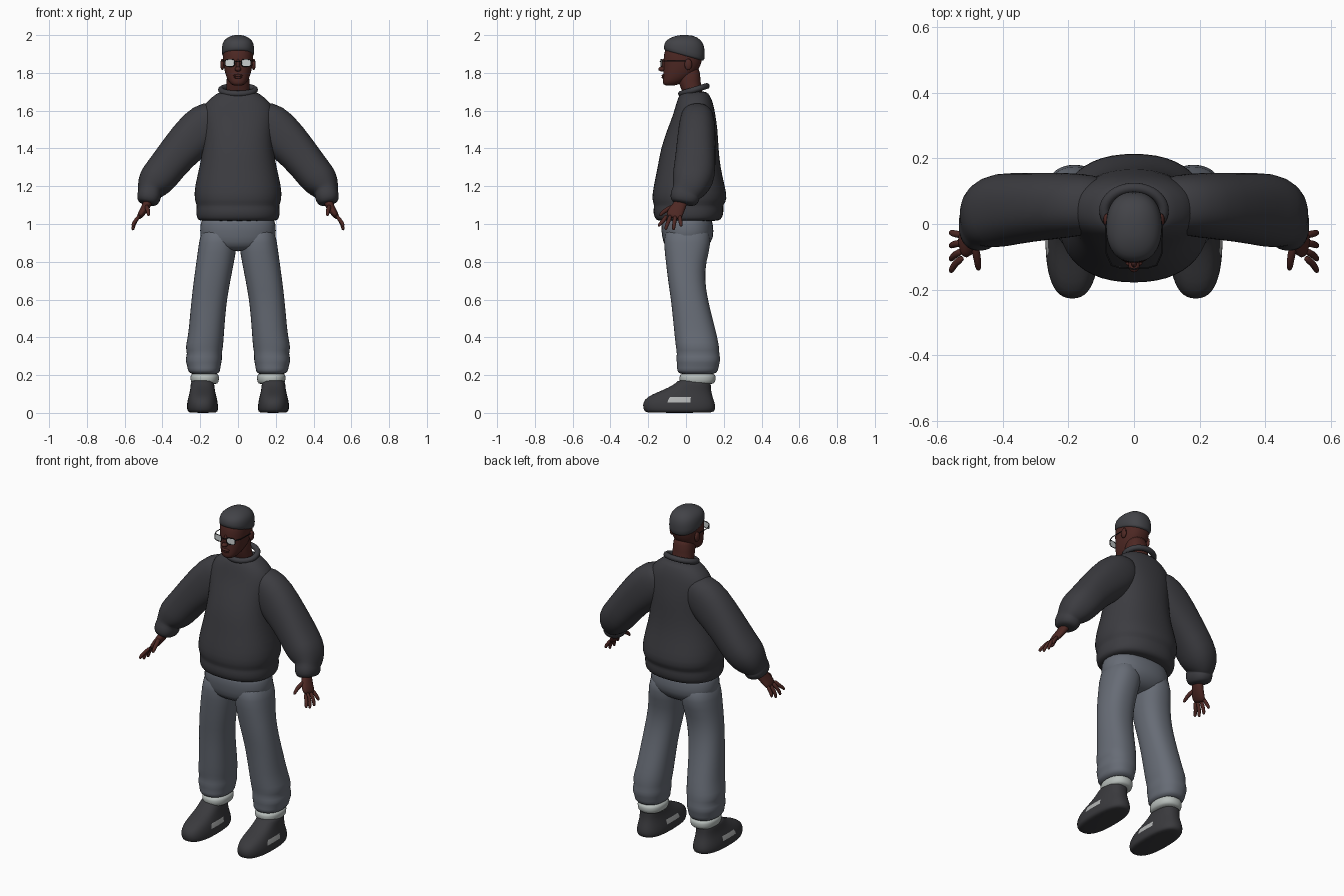
import bpy
import bmesh
from math import cos, sin, pi, copysign
from mathutils import Vector, Matrix

cube = bpy.data.objects.get("Cube")
if cube:
    bpy.data.objects.remove(cube, do_unlink=True)


def material(name, r, g, b):
    mat = bpy.data.materials.new(name)
    mat.use_nodes = True
    mat.diffuse_color = (r, g, b, 1)
    bsdf = mat.node_tree.nodes["Principled BSDF"]
    bsdf.inputs["Base Color"].default_value = (r, g, b, 1)
    bsdf.inputs["Roughness"].default_value = 0.8
    return mat


KNIT = material("charcoal knit", .045, .045, .052)
DENIM = material("grey blue cloth", .135, .15, .18)
SKIN = material("dark brown skin", .075, .021, .017)
HAIR = material("charcoal hair", .055, .056, .064)
SOCK = material("pale grey sock", .48, .52, .5)
SHOE = material("dark grey shoe", .042, .042, .047)
PATCH = material("light shoe panel", .45, .46, .46)
LENS = material("pale lens", .62, .65, .65)
FRAME = material("black frame", .015, .015, .017)


def squircle(a, b, power=2.3, count=24):
    """Points of a rounded oval with half sizes a and b."""
    def bulge(v):
        return copysign(abs(v) ** (2 / power), v)
    angles = [2 * pi * i / count for i in range(count)]
    return [(a * bulge(cos(t)), b * bulge(sin(t))) for t in angles]


def finish(name, bm, mat, mirror=False, subdivide=True):
    bmesh.ops.recalc_face_normals(bm, faces=bm.faces)
    mesh = bpy.data.meshes.new(name)
    bm.to_mesh(mesh)
    bm.free()
    mesh.materials.append(mat)
    for poly in mesh.polygons:
        poly.use_smooth = True
    obj = bpy.data.objects.new(name, mesh)
    bpy.context.scene.collection.objects.link(obj)
    if mirror:
        obj.modifiers.new("Mirror", 'MIRROR').use_mirror_merge = False
    if subdivide:
        sub = obj.modifiers.new("Smooth", 'SUBSURF')
        sub.levels = sub.render_levels = 1
    return obj


def loft(name, sections, mat, mirror=False, follow=False, power=2.3, count=24):
    """Skin oval sections (x, y, z, a, b), level or square to their path."""
    bm = bmesh.new()
    centres = [Vector(s[:3]) for s in sections]
    rings = []
    for i, (c, s) in enumerate(zip(centres, sections)):
        t = Vector((0, 0, 1))
        if follow:
            t = (centres[min(i + 1, len(centres) - 1)] - centres[max(i - 1, 0)]).normalized()
        v = Vector((0, 1, 0))
        v = (v - t * t.dot(v)).normalized()
        u = v.cross(t)
        rings.append([bm.verts.new(c + u * p + v * q)
                      for p, q in squircle(s[3], s[4], power, count)])
    for low, high in zip(rings, rings[1:]):
        for j in range(count):
            k = (j + 1) % count
            bm.faces.new((low[j], low[k], high[k], high[j]))
    bm.faces.new(rings[0])
    bm.faces.new(rings[-1])
    return finish(name, bm, mat, mirror)


def extents(rows):
    """Turn (z, x0, x1, y0, y1) limits into sections."""
    return [((l + r) / 2, (f + b) / 2, z, (r - l) / 2, (b - f) / 2)
            for z, l, r, f, b in rows]


def centred(rows):
    """Turn (z, half width, y0, y1) into sections on the middle line."""
    return extents([(z, -w, w, f, b) for z, w, f, b in rows])


def ball(name, centre, size, mat, mirror=False):
    bm = bmesh.new()
    bmesh.ops.create_uvsphere(bm, u_segments=16, v_segments=10, radius=1,
                              matrix=Matrix.LocRotScale(Vector(centre), None, Vector(size)))
    return finish(name, bm, mat, mirror, False)


def wire(name, points, radius, mat, mirror=False, cyclic=False):
    curve = bpy.data.curves.new(name, 'CURVE')
    curve.dimensions = '3D'
    curve.bevel_depth = radius
    curve.bevel_resolution = 3
    curve.use_fill_caps = True
    spline = curve.splines.new('POLY')
    spline.points.add(len(points) - 1)
    for p, co in zip(spline.points, points):
        p.co = (*co, 1)
    spline.use_cyclic_u = cyclic
    spline.use_smooth = True
    curve.materials.append(mat)
    obj = bpy.data.objects.new(name, curve)
    bpy.context.scene.collection.objects.link(obj)
    if mirror:
        obj.modifiers.new("Mirror", 'MIRROR').use_mirror_merge = False


# Sweater: body with a ribbed hem, puffed sleeves with cuffs, neck band
loft("sweater_body", centred([
    (1.015, .19, -.14, .16), (1.02, .216, -.16, .185), (1.05, .223, -.175, .2),
    (1.085, .222, -.173, .2), (1.1, .219, -.169, .197), (1.13, .234, -.184, .222),
    (1.2, .231, -.173, .207), (1.3, .205, -.151, .183), (1.4, .187, -.135, .173),
    (1.5, .185, -.1, .169), (1.58, .2, -.068, .156), (1.64, .178, -.052, .145),
    (1.68, .127, -.038, .127), (1.705, .095, -.02, .11)]), KNIT)
loft("sleeves", [
    (.06, .06, 1.58, .06, .07), (.13, .06, 1.555, .11, .09), (.2, .058, 1.5, .126, .1),
    (.325, .05, 1.37, .103, .105), (.4, .045, 1.27, .099, .114), (.44, .03, 1.225, .097, .107),
    (.465, .01, 1.18, .072, .087), (.468, 0, 1.165, .06, .075), (.47, -.005, 1.15, .066, .081),
    (.478, -.01, 1.115, .057, .072), (.48, -.012, 1.105, .04, .05)], KNIT, True, True)
wire("neck_band", [(x, .042 + y, 1.71 + y * .3) for x, y in squircle(.09, .068, 2, 40)],
     .016, KNIT, cyclic=True)

# Trousers: hips and two loose legs gathered at the ankle
loft("trouser_hips", centred([
    (1.06, .19, -.125, .135), (1.0, .2, -.135, .142), (.93, .206, -.128, .152),
    (.88, .17, -.115, .115), (.855, .1, -.07, .07)]), DENIM)
loft("trouser_legs", extents([
    (1.0, .01, .19, -.11, .12), (.9, .002, .208, -.12, .138), (.8, .02, .221, -.107, .105),
    (.7, .04, .235, -.096, .1), (.6, .058, .247, -.08, .116), (.5, .068, .256, -.07, .141),
    (.4, .075, .265, -.06, .167), (.345, .079, .281, -.054, .177), (.315, .086, .267, -.048, .176),
    (.28, .083, .282, -.053, .184), (.25, .092, .268, -.046, .174), (.225, .093, .268, -.05, .172),
    (.2, .104, .25, -.035, .155)]), DENIM, True)
loft("socks", extents([
    (.15, .115, .24, -.02, .14), (.16, .102, .25, -.033, .155),
    (.19, .099, .253, -.037, .159), (.215, .104, .25, -.03, .153)]), SOCK, True)

# Shoes, with a light panel on both flanks
shoe = loft("shoes", extents([
    (0, .12, .25, -.2, .13), (.006, .107, .268, -.222, .152), (.03, .104, .271, -.229, .158),
    (.055, .107, .27, -.229, .153), (.085, .113, .263, -.208, .142), (.11, .12, .256, -.15, .135),
    (.135, .124, .252, -.09, .132), (.16, .126, .25, -.05, .132), (.178, .132, .244, -.04, .125)]),
    SHOE, True, power=2.5)
shoe.data.materials.append(PATCH)
for face in shoe.data.polygons:
    c = face.center
    if .05 < c.z < .09 and -.085 < c.y < .04:
        face.material_index = 1

# Hands
loft("palms", [
    (.465, -.01, 1.15, .028, .034), (.485, -.035, 1.095, .023, .036),
    (.508, -.058, 1.06, .02, .046), (.528, -.068, 1.03, .013, .044)], SKIN, True, True, count=12)
fingers = [("index", -.1, -.143, .985), ("middle", -.08, -.107, .968),
           ("ring", -.056, -.066, .966), ("little", -.034, -.026, .985)]
for label, root, tip, z in fingers:
    loft(label + "_fingers", [
        (.518, root, 1.05, .011, .012), (.547, (root + tip) / 2, 1.012, .011, .012),
        (.556, tip, z + .012, .01, .01), (.557, tip, z, .006, .006)],
        SKIN, True, True, 2, 8)
loft("thumbs", [
    (.49, -.045, 1.1, .014, .014), (.477, -.1, 1.08, .013, .014),
    (.474, -.13, 1.055, .011, .011), (.473, -.14, 1.042, .006, .006)], SKIN, True, True, 2, 8)

# Neck and head
loft("neck", centred([
    (1.64, .07, -.005, .1), (1.71, .063, -.02, .085), (1.75, .06, -.045, .076),
    (1.85, .06, -.045, .076)]), SKIN)
loft("head", centred([
    (1.732, .025, -.112, -.06), (1.743, .043, -.124, -.03), (1.775, .062, -.122, .03),
    (1.82, .074, -.119, .07), (1.86, .079, -.119, .085), (1.9, .081, -.118, .09),
    (1.94, .078, -.106, .088), (1.965, .055, -.07, .065), (1.975, .02, -.03, .02)]), SKIN)
ball("ears", (.083, .012, 1.845), (.011, .02, .03), SKIN, True)
ball("nose_bridge", (0, -.118, 1.843), (.01, .014, .032), SKIN)
ball("nose_tip", (0, -.127, 1.82), (.017, .02, .013), SKIN)
ball("upper_lip", (0, -.119, 1.786), (.026, .011, .007), SKIN)
ball("lower_lip", (0, -.118, 1.776), (.022, .011, .007), SKIN)

# Cropped hair, its lower edge sloping down to the nape
hair = loft("hair", centred([
    (1.885, .079, -.112, .09), (1.892, .086, -.118, .099), (1.94, .087, -.117, .101),
    (1.97, .077, -.1, .09), (1.99, .052, -.07, .062), (2.001, .022, -.034, .024)]), HAIR)
for vert in hair.data.vertices:
    vert.co.z -= .28 * vert.co.y * (2 - vert.co.z) / .115

# Glasses
rim = [(.043 + x, -.133 + max(x, 0) * .3, 1.853 + z) for x, z in squircle(.025, .019, 3.5)]
bm = bmesh.new()
bm.faces.new([bm.verts.new(p) for p in rim])
finish("lenses", bm, LENS, True, False)
wire("rims", rim, .0022, FRAME, True, True)
wire("glasses_bridge", [(-.019, -.133, 1.858), (0, -.138, 1.862), (.019, -.133, 1.858)], .0025, FRAME)
wire("temples", [(.068, -.126, 1.862), (.084, -.09, 1.862), (.086, .01, 1.862),
                 (.086, .03, 1.848)], .0025, FRAME, True)
